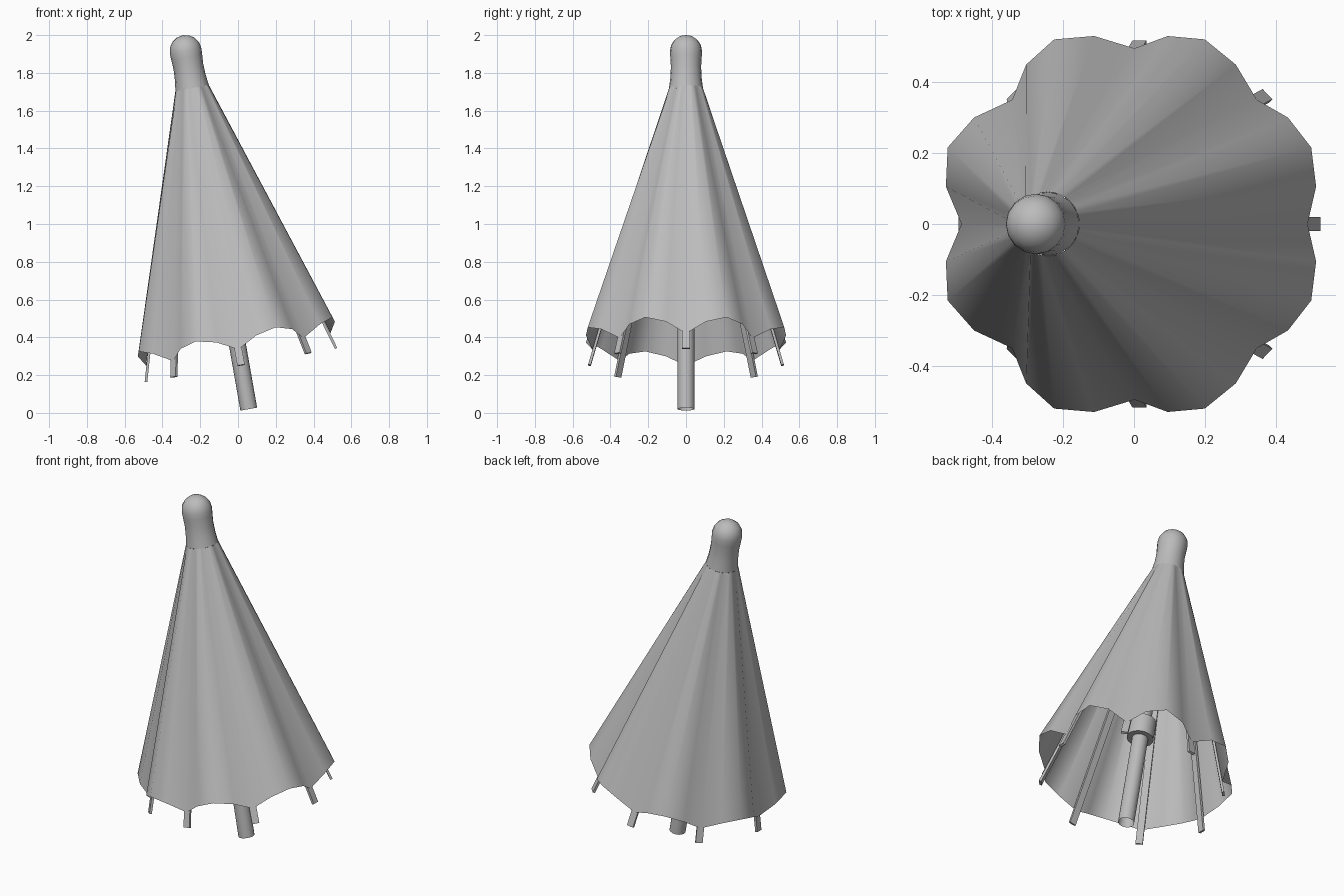
import bpy, bmesh, math
from mathutils import Matrix, Vector

if "Cube" in bpy.data.objects:
    bpy.data.objects.remove(bpy.data.objects["Cube"], do_unlink=True)

grey = bpy.data.materials.new("plain_grey")
grey.use_nodes = True
grey.diffuse_color = (0.5, 0.5, 0.5, 1)
grey.node_tree.nodes["Principled BSDF"].inputs["Base Color"].default_value = (0.5, 0.5, 0.5, 1)

# The whole parasol leans toward -x
LEAN = Matrix.Translation((0.057, 0, 0.02)) @ Matrix.Rotation(math.radians(-10), 4, 'Y')
RIBS = 8


def finish(name, bm, angle=40):
    bm.transform(LEAN)
    bmesh.ops.recalc_face_normals(bm, faces=bm.faces)
    mesh = bpy.data.meshes.new(name)
    bm.to_mesh(mesh)
    bm.free()
    mesh.materials.append(grey)
    obj = bpy.data.objects.new(name, mesh)
    bpy.context.collection.objects.link(obj)
    bpy.ops.object.select_all(action='DESELECT')
    obj.select_set(True)
    bpy.context.view_layer.objects.active = obj
    bpy.ops.object.shade_smooth_by_angle(angle=math.radians(angle))
    return obj


def loft(name, rings, angle=40):
    """Skin closed rings of points; a ring of one point closes the end."""
    bm = bmesh.new()
    loops = [[bm.verts.new(p) for p in ring] for ring in rings]
    for a, b in zip(loops, loops[1:]):
        n = len(a)
        for i in range(n):
            j = (i + 1) % n
            bm.faces.new((a[i], a[j], b[0]) if len(b) == 1 else (a[i], a[j], b[j], b[i]))
    return finish(name, bm, angle)


def circle(r, h, n=16):
    if r == 0:
        return [(0, 0, h)]
    return [(r * math.cos(math.tau * i / n), r * math.sin(math.tau * i / n), h)
            for i in range(n)]


# Canopy: scalloped hem with four steps between ribs, gathered at the top
hem_steps = [(0.495, 0.32), (0.54, 0.377), (0.563, 0.402), (0.54, 0.377)]
hem = []
for i in range(RIBS * 4):
    r, h = hem_steps[i % 4]
    a = math.tau * i / (RIBS * 4)
    hem.append((r * math.cos(a), r * math.sin(a), h))
loft("canopy", [hem, circle(0.09, 1.726, RIBS * 4)], 45)

# Top cap: waisted neck with a domed end
cap = [(0.09, 1.726), (0.083, 1.78), (0.08, 1.84), (0.083, 1.89)]
cap += [(0.085 * math.cos(t), 1.925 + 0.085 * math.sin(t))
        for t in (math.pi / 8 * k for k in range(4))] + [(0, 2.01)]
loft("top_cap", [circle(r, h) for r, h in cap])

# Open tubular shaft and the sliding runner around it
loft("shaft", [circle(0.045, 0), circle(0.045, 1.76)])
loft("runner", [circle(r, h) for r, h in
                ((0.045, 0.58), (0.075, 0.58), (0.075, 0.7), (0.045, 0.7))])

# Flat ribs under the folds, poking out below the hem
low, high = Vector((0.511, 0, 0.236)), Vector((0.086, 0, 1.71))
along = high - low
tilt = math.atan2(along.x, along.z)
for k in range(RIBS):
    bm = bmesh.new()
    place = (Matrix.Rotation(math.tau * k / RIBS, 4, 'Z')
             @ Matrix.Translation((low + high) / 2)
             @ Matrix.Rotation(tilt, 4, 'Y')
             @ Matrix.Diagonal((0.014, 0.04, along.length, 1)))
    bmesh.ops.create_cube(bm, size=1, matrix=place)
    finish(f"rib_{k + 1}", bm, 30)
